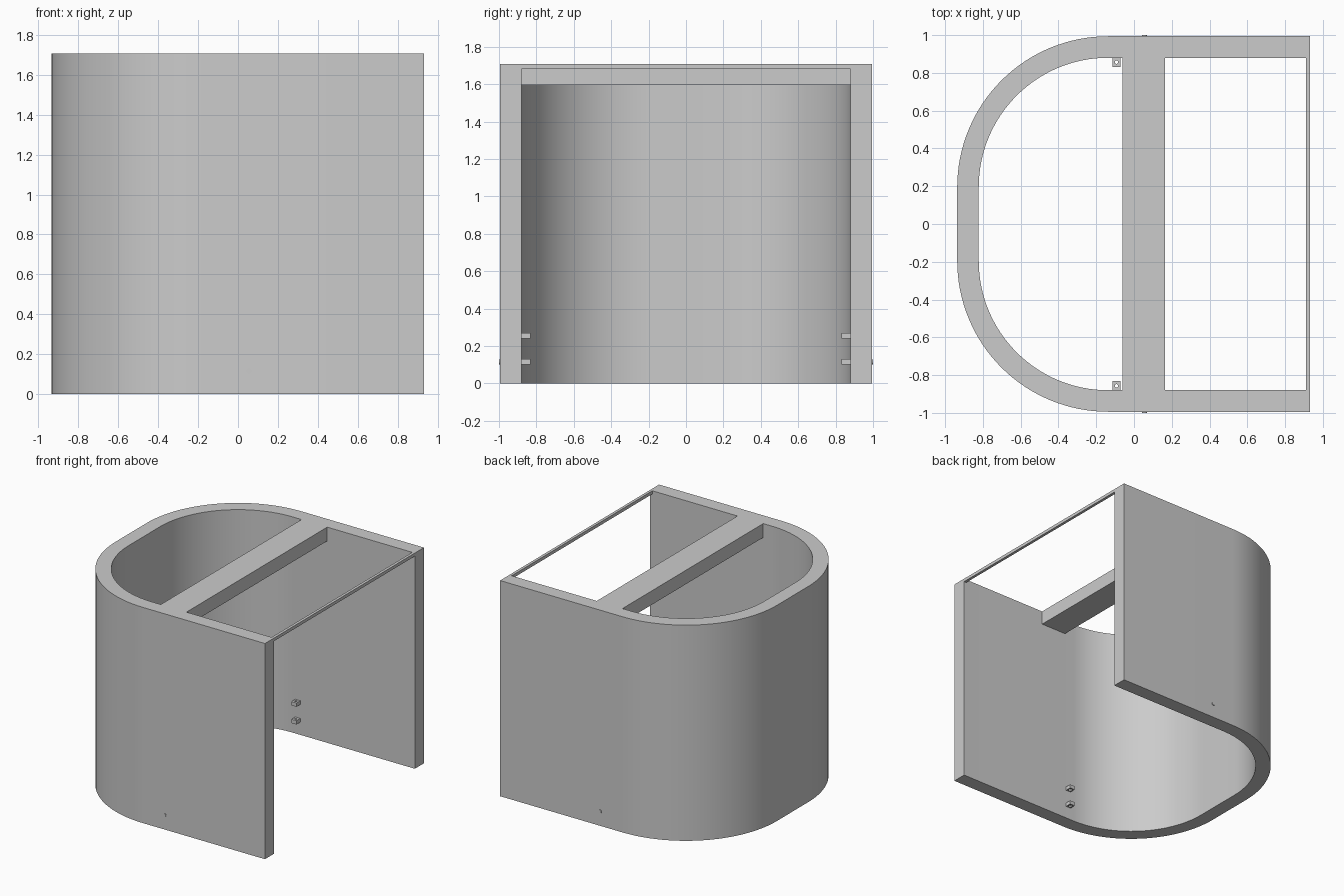
import bpy, bmesh, math
from mathutils import Matrix

if "Cube" in bpy.data.objects:
    bpy.data.objects.remove(bpy.data.objects["Cube"], do_unlink=True)

HEIGHT = 1.707
FRONT_X = 0.932      # open end of the side walls
CENTRE_X = -0.137    # centre of both corner arcs
CENTRE_Y = 0.195
OUTER_R, INNER_R = 0.799, 0.685
INNER_Y = CENTRE_Y + INNER_R

grey = bpy.data.materials.new("plain grey")
grey.use_nodes = True
grey.diffuse_color = (0.6, 0.6, 0.6, 1)
grey.node_tree.nodes["Principled BSDF"].inputs["Base Color"].default_value = (0.6, 0.6, 0.6, 1)


def make_object(name, bm):
    bmesh.ops.recalc_face_normals(bm, faces=bm.faces)
    mesh = bpy.data.meshes.new(name)
    bm.to_mesh(mesh)
    bm.free()
    mesh.materials.append(grey)
    obj = bpy.data.objects.new(name, mesh)
    bpy.context.collection.objects.link(obj)
    return obj


def box(name, x0, x1, y0, y1, z0, z1):
    bm = bmesh.new()
    bmesh.ops.create_cube(bm, size=1)
    for v in bm.verts:
        v.co = ((x0 + x1) / 2 + v.co.x * (x1 - x0),
                (y0 + y1) / 2 + v.co.y * (y1 - y0),
                (z0 + z1) / 2 + v.co.z * (z1 - z0))
    return make_object(name, bm)


def cylinder(name, radius, depth, sides, matrix):
    bm = bmesh.new()
    bmesh.ops.create_cone(bm, cap_ends=True, segments=sides, radius1=radius,
                          radius2=radius, depth=depth, matrix=matrix)
    return make_object(name, bm)


def u_path(radius, steps=32):
    """Half-stadium outline from the +y open end round to the -y open end."""
    pts = [(FRONT_X, CENTRE_Y + radius)]
    for side in (1, -1):
        for i in range(steps + 1):
            a = math.pi / 2 * (1 + i / steps) + (0 if side > 0 else math.pi / 2)
            pts.append((CENTRE_X + radius * math.cos(a),
                        side * CENTRE_Y + radius * math.sin(a)))
    pts.append((FRONT_X, -CENTRE_Y - radius))
    return pts


# U-shaped shell wall
bm = bmesh.new()
rings = []
for outer, inner in zip(u_path(OUTER_R), u_path(INNER_R)):
    rings.append([bm.verts.new((*p, z)) for p, z in
                  ((outer, 0), (outer, HEIGHT), (inner, HEIGHT), (inner, 0))])
for a, b in zip(rings, rings[1:]):
    for i in range(4):
        j = (i + 1) % 4
        bm.faces.new((a[i], a[j], b[j], b[i]))
bm.faces.new(rings[0])
bm.faces.new(rings[-1])
shell = make_object("shell_wall", bm)
bpy.context.view_layer.objects.active = shell
shell.select_set(True)
bpy.ops.object.shade_smooth_by_angle(angle=math.radians(30))

# Wide cross beam and thin rail over the opening
box("cross_beam", -0.06, 0.165, -INNER_Y, INNER_Y, 1.597, HEIGHT)
box("front_rail", 0.91, FRONT_X, -INNER_Y, INNER_Y, 1.682, HEIGHT)

# Screw tabs with a round hole and a hexagonal nut pocket, plus outer pins
TAB_X = -0.093
for side, label in ((1, "back"), (-1, "front")):
    ys = sorted((side * 0.832, side * (INNER_Y + 0.002)))
    for z, level in ((0.1, "lower"), (0.24, "upper")):
        tab = box(f"{label}_{level}_tab", TAB_X - 0.022, TAB_X + 0.022, *ys, z, z + 0.03)
        for kind, radius, sides, zc, depth in (("hole", 0.009, 16, z + 0.015, 0.1),
                                               ("nut_pocket", 0.017, 6, z, 0.03)):
            cutter = cylinder(f"{label}_{level}_{kind}_cutter", radius, depth, sides,
                              Matrix.Translation((TAB_X, side * 0.857, zc)))
            cutter.hide_render = True
            cutter.hide_set(True)
            cut = tab.modifiers.new(kind, "BOOLEAN")
            cut.operation = "DIFFERENCE"
            cut.solver = "EXACT"
            cut.object = cutter
    cylinder(f"{label}_pin", 0.013, 0.02, 16,
             Matrix.Translation((0.055, side * 0.99, 0.115)) @ Matrix.Rotation(math.pi / 2, 4, "X"))
